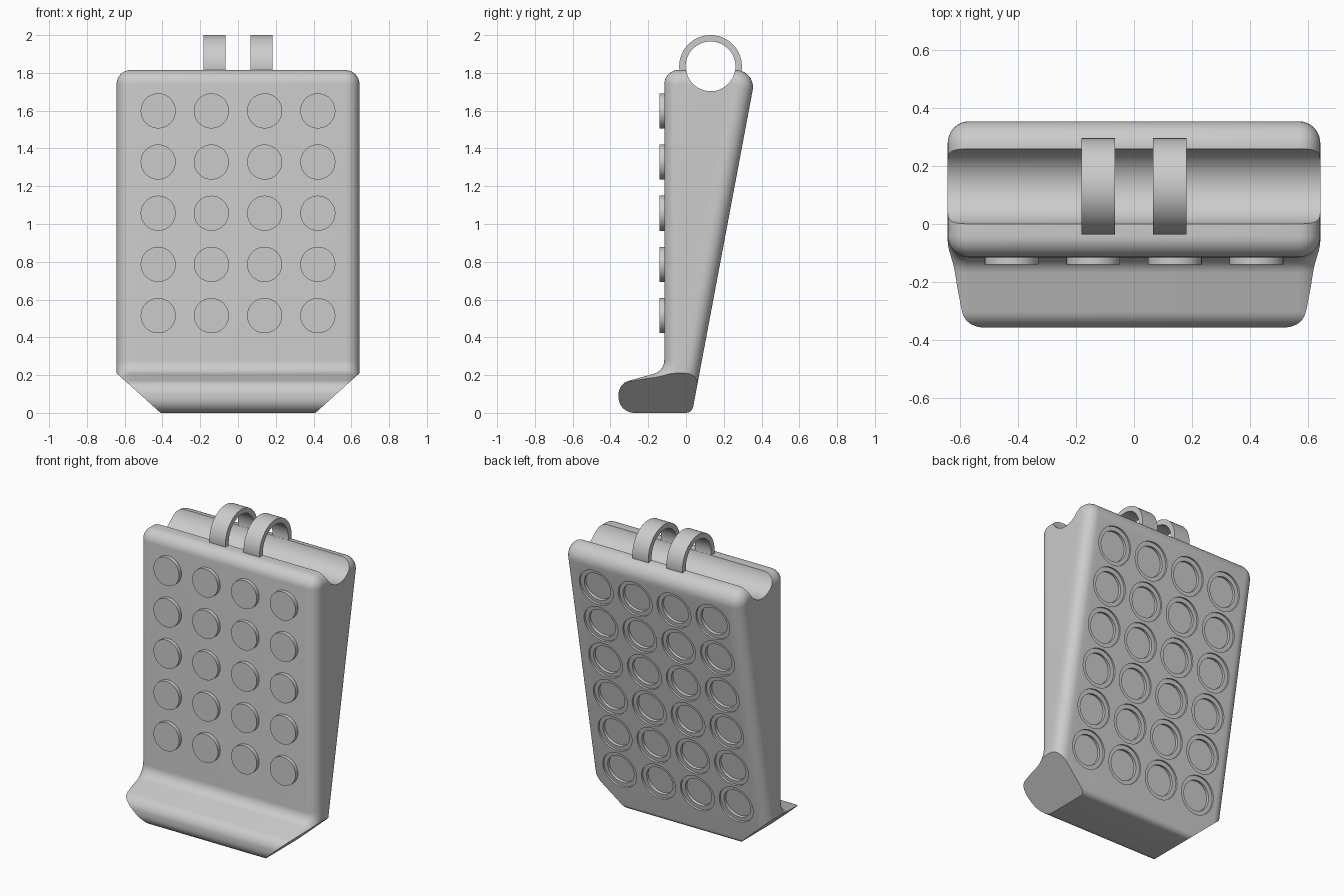
import bpy, bmesh, math
from mathutils import Vector, Matrix

if "Cube" in bpy.data.objects:
    bpy.data.objects.remove(bpy.data.objects["Cube"])

HALF_W, RIM = 0.643, 0.075
GROOVE = Vector((0, 0.13, 1.834))


def loft(bm, loops):
    """Skin equal-length loops and cap both ends."""
    rings = [[bm.verts.new(p) for p in loop] for loop in loops]
    n = len(rings[0])
    for a, b in zip(rings, rings[1:]):
        for i in range(n):
            bm.faces.new((a[i], a[(i + 1) % n], b[(i + 1) % n], b[i]))
    bm.faces.new(rings[0][::-1])
    bm.faces.new(rings[-1])


def make(name, bm):
    bmesh.ops.recalc_face_normals(bm, faces=bm.faces[:])
    mesh = bpy.data.meshes.new(name)
    bm.to_mesh(mesh)
    bm.free()
    ob = bpy.data.objects.new(name, mesh)
    bpy.context.collection.objects.link(ob)
    return ob


def activate(ob):
    bpy.ops.object.select_all(action='DESELECT')
    bpy.context.view_layer.objects.active = ob
    ob.select_set(True)


def smooth(ob):
    activate(ob)
    bpy.ops.object.shade_smooth_by_angle(angle=math.radians(30))


def cut(ob, cutter):
    mod = ob.modifiers.new("cut", 'BOOLEAN')
    mod.operation, mod.solver, mod.object = 'DIFFERENCE', 'EXACT', cutter
    activate(ob)
    bpy.ops.object.modifier_apply(modifier=mod.name)
    bpy.data.objects.remove(cutter)


def turned(bm, profile, matrix, n=40):
    """Turn a (radius, height) profile about the local z axis."""
    loft(bm, [[matrix @ Vector((r * math.cos(2 * math.pi * i / n),
                                r * math.sin(2 * math.pi * i / n), h))
               for i in range(n)] for r, h in profile])


def rounded_profile(corners, d, steps=10):
    """Inset a clockwise (y, z, radius) outline by d, with rounded corners."""
    pts = [Vector(c[:2]) for c in corners]
    n, out = len(pts), []
    for i, p in enumerate(pts):
        u = (p - pts[i - 1]).normalized()
        v = (pts[(i + 1) % n] - p).normalized()
        n1, n2 = Vector((u.y, -u.x)), Vector((v.y, -v.x))
        bis = (n1 + n2) / (1 + n1.dot(n2))
        convex = u.x * v.y - u.y * v.x < 0
        side = 1 if convex else -1
        r = max(corners[i][2] - side * d, 0.004)
        centre = p + bis * (d + side * r)
        a0 = math.atan2(*(-side * n1).yx)
        turn = math.atan2(u.x * v.y - u.y * v.x, u.dot(v))
        out += [centre + r * Vector((math.cos(a0 + turn * k / steps),
                                     math.sin(a0 + turn * k / steps)))
                for k in range(steps + 1)]
    return out


# Wedge body with foot: side outline lofted across with rounded rims
corners = [(-0.115, 1.815, 0.075), (0.373, 1.815, 0.09), (0.032, 0, 0.04),
           (-0.357, 0, 0.083), (-0.357, 0.155, 0.075), (-0.115, 0.222, 0.075)]
half = []
for k in range(9):
    t = math.pi / 2 * k / 8
    half.append((HALF_W - RIM * (1 - math.sin(t)), RIM * (1 - math.cos(t))))
half = [(x, d) for x, d in half]
sections = [(HALF_W - RIM + RIM * math.sin(math.pi / 2 * k / 8),
             RIM * (1 - math.cos(math.pi / 2 * k / 8))) for k in range(9)]
sections = [(-x, d) for x, d in reversed(sections)] + sections
bm = bmesh.new()
loft(bm, [[(x, p.x, p.y) for p in rounded_profile(corners, d)] for x, d in sections])

# Slanted lower corners
for s in (-1, 1):
    geom = bm.verts[:] + bm.edges[:] + bm.faces[:]
    res = bmesh.ops.bisect_plane(bm, geom=geom, dist=1e-5, plane_co=(s * 0.643, 0, 0.21),
                                 plane_no=(s * 0.21, 0, -0.233), clear_outer=True)
    edges = [e for e in res['geom_cut'] if isinstance(e, bmesh.types.BMEdge)]
    bmesh.ops.holes_fill(bm, edges=edges, sides=0)
body = make("body", bm)

# Round channel along the top
bm = bmesh.new()
turned(bm, [(0.131, -1), (0.131, 1)],
       Matrix.Translation(GROOVE) @ Matrix.Rotation(math.pi / 2, 4, 'Y'), 64)
cut(body, make("channel_cutter", bm))

# Stepped round sockets on the sloping back
columns = [-0.4225, -0.141, 0.141, 0.4225]
slope = (0.373 - 0.032) / 1.815
tilt = Matrix.Rotation(-math.pi / 2 - math.atan(slope), 4, 'X')
bm = bmesh.new()
for x in columns:
    for row in range(6):
        z = 0.275 + 0.258 * row
        turned(bm, [(0.095, -0.03), (0.095, -0.012), (0.122, -0.012), (0.122, 0.04)],
               Matrix.Translation((x, 0.032 + slope * z, z)) @ tilt)
cut(body, make("socket_cutter", bm))
smooth(body)

# Flat round studs on the front
bm = bmesh.new()
for x in columns:
    for row in range(5):
        turned(bm, [(0.093, -0.02), (0.093, 0.025)],
               Matrix.Translation((x, -0.115, 0.515 + 0.271 * row))
               @ Matrix.Rotation(math.pi / 2, 4, 'X'))
smooth(make("front_studs", bm))

# Two hoops over the channel
for name, s in (("left_hoop", -1), ("right_hoop", 1)):
    angles = [math.radians(-14 + 208 * i / 48) for i in range(49)]
    outline = [(0.166, a) for a in angles] + [(0.132, a) for a in reversed(angles)]
    bm = bmesh.new()
    loft(bm, [[GROOVE + Vector((s * x, r * math.cos(a), r * math.sin(a)))
               for r, a in outline] for x in (0.066, 0.182)])
    smooth(make(name, bm))
